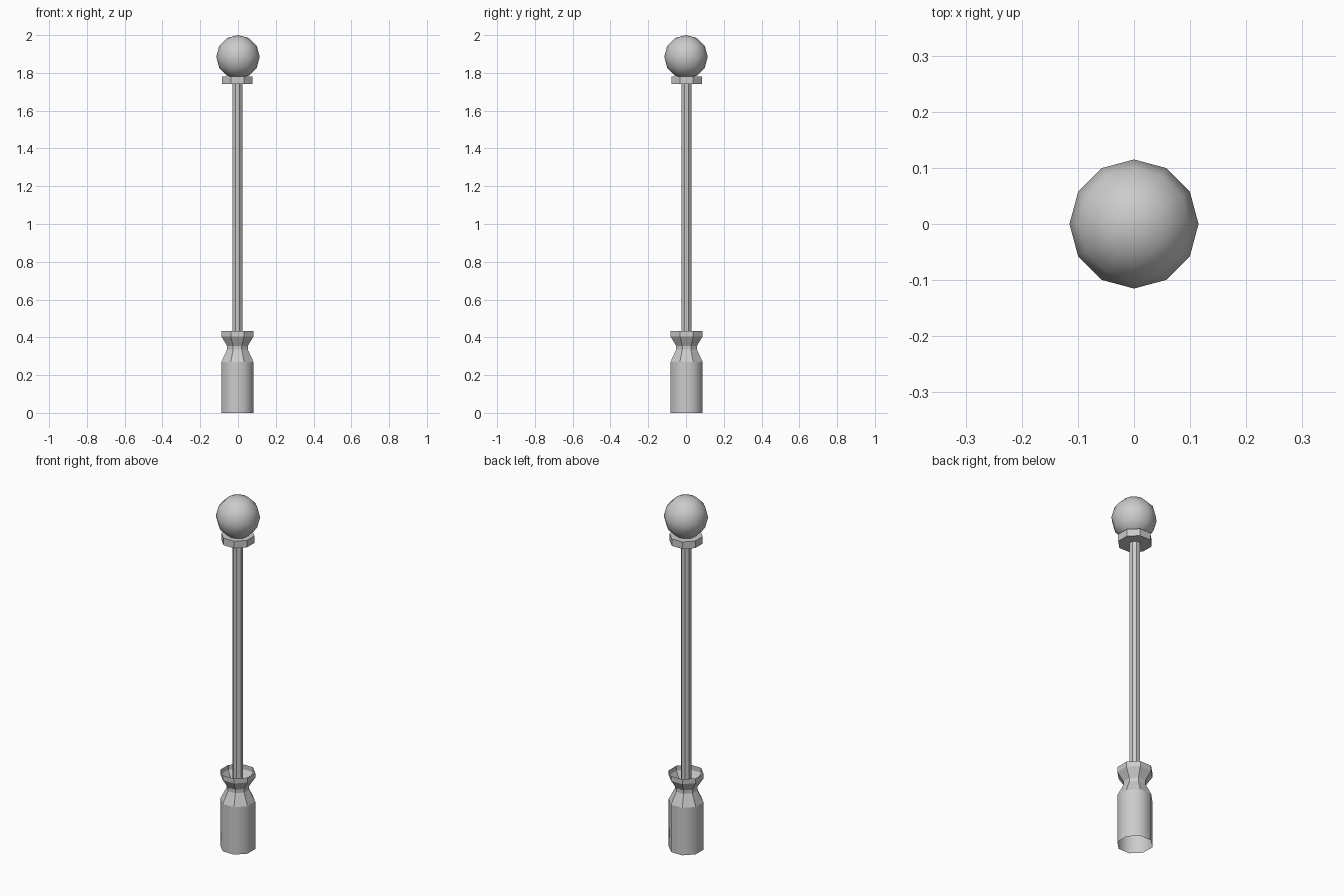
import bpy, bmesh, math

cube = bpy.data.objects.get("Cube")
if cube:
    bpy.data.objects.remove(cube, do_unlink=True)

grey = bpy.data.materials.new("plain_grey")
grey.use_nodes = True
GREY = (0.6, 0.6, 0.6, 1)
grey.diffuse_color = GREY
grey.node_tree.nodes["Principled BSDF"].inputs["Base Color"].default_value = GREY

SIDES = 8
AXIS = (-0.003, 0.003)  # the stick sits slightly off the ball's centre


def finish(name, bm, location):
    """Turn a bmesh into a named, coloured object."""
    mesh = bpy.data.meshes.new(name)
    bm.to_mesh(mesh)
    bm.free()
    mesh.materials.append(grey)
    obj = bpy.data.objects.new(name, mesh)
    obj.location = location
    bpy.context.collection.objects.link(obj)
    return obj


def turned(name, profile, capped, smooth_below=0.0):
    """Octagonal part from (flat half-width, height) pairs, flat side to the front."""
    bm = bmesh.new()
    rings = []
    for half_width, z in profile:
        r = half_width / math.cos(math.pi / SIDES)
        angles = [(i + 0.5) * 2 * math.pi / SIDES for i in range(SIDES)]
        rings.append([bm.verts.new((r * math.cos(a), r * math.sin(a), z)) for a in angles])
    for low, high in zip(rings, rings[1:]):
        for i in range(SIDES):
            j = (i + 1) % SIDES
            face = bm.faces.new((low[i], low[j], high[j], high[i]))
            face.smooth = face.calc_center_median().z < smooth_below
    if capped:
        bm.faces.new(rings[0][::-1])
        bm.faces.new(rings[-1])
    return finish(name, bm, (*AXIS, 0))


# Open-ended handle: rounded grip, pinched neck and flared rim
turned("handle", [(0.085, 0), (0.085, 0.27), (0.055, 0.335),
                  (0.055, 0.355), (0.085, 0.405), (0.085, 0.433)],
       capped=False, smooth_below=0.25)

# Long shaft and the collar under the ball
turned("shaft", [(0.026, 0.27), (0.026, 1.75)], capped=True)
turned("collar", [(0.081, 1.742), (0.081, 1.782)], capped=True)

# Ball on top
bm = bmesh.new()
bmesh.ops.create_uvsphere(bm, u_segments=12, v_segments=6, radius=0.115)
for face in bm.faces:
    face.smooth = True
finish("ball", bm, (0, 0, 1.885))
